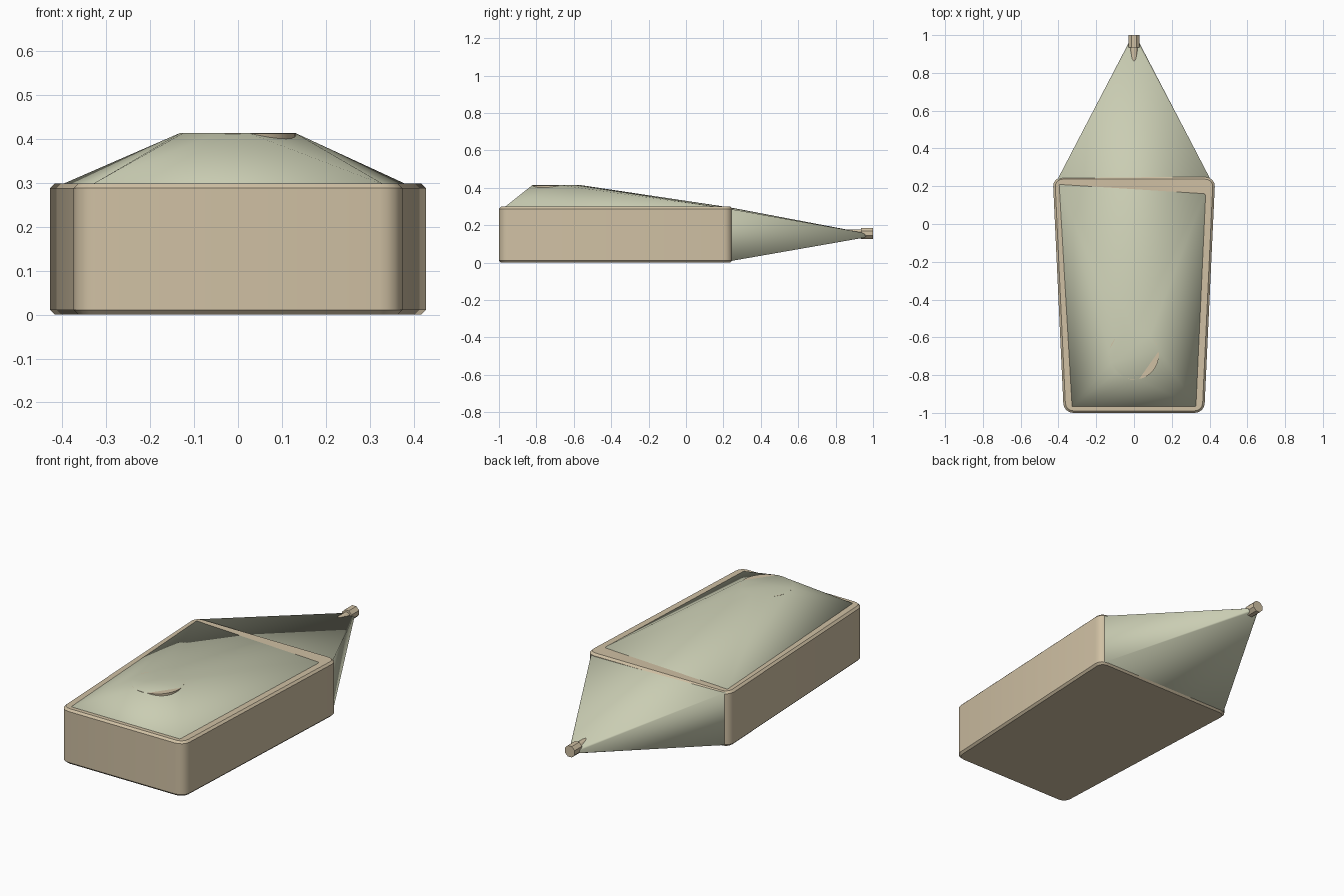
import bpy, bmesh, math
from mathutils import Matrix

if "Cube" in bpy.data.objects:
    bpy.data.objects.remove(bpy.data.objects["Cube"])


def material(name, rgb):
    m = bpy.data.materials.new(name)
    m.diffuse_color = (*rgb, 1)
    m.use_nodes = True
    m.node_tree.nodes["Principled BSDF"].inputs["Base Color"].default_value = m.diffuse_color
    return m


TAN = material("warm tan", (0.63, 0.53, 0.37))
GREEN = material("pale sage", (0.59, 0.61, 0.45))


def add_object(name, bm, mat, angle=None):
    bmesh.ops.recalc_face_normals(bm, faces=bm.faces[:])
    me = bpy.data.meshes.new(name)
    bm.to_mesh(me)
    bm.free()
    me.materials.append(mat)
    ob = bpy.data.objects.new(name, me)
    bpy.context.collection.objects.link(ob)
    if angle:
        bpy.ops.object.select_all(action='DESELECT')
        ob.select_set(True)
        bpy.context.view_layer.objects.active = ob
        bpy.ops.object.shade_smooth_by_angle(angle=math.radians(angle))
    return ob


def rod(name, y0, y1, r0, r1, z, sides, turn=0.0):
    """Cylinder or cone lying along y."""
    bm = bmesh.new()
    mat = (Matrix.Translation((0, (y0 + y1) / 2, z))
           @ Matrix.Rotation(-math.pi / 2, 4, 'X') @ Matrix.Rotation(turn, 4, 'Z'))
    bmesh.ops.create_cone(bm, cap_ends=True, segments=sides, radius1=r0,
                          radius2=r1, depth=y1 - y0, matrix=mat)
    return add_object(name, bm, TAN)


# Tapered tray with rounded corners
bm = bmesh.new()
plan = [(-0.372, -1.0), (0.372, -1.0), (0.43, 0.248), (-0.43, 0.248)]
base = bm.faces.new([bm.verts.new((x, y, 0)) for x, y in plan])
top = bmesh.ops.extrude_face_region(bm, geom=[base])
bmesh.ops.translate(bm, verts=[v for v in top["geom"] if isinstance(v, bmesh.types.BMVert)],
                    vec=(0, 0, 0.299))
bmesh.ops.recalc_face_normals(bm, faces=bm.faces[:])
upright = [e for e in bm.edges if abs(e.verts[0].co.z - e.verts[1].co.z) > 0.1]
bmesh.ops.bevel(bm, geom=upright, offset=0.05, segments=4, profile=0.5, affect='EDGES')
rims = [e for e in bm.edges if abs(e.verts[0].co.z - e.verts[1].co.z) < 0.001]
bmesh.ops.bevel(bm, geom=rims, offset=0.011, segments=1, affect='EDGES')
add_object("tray", bm, TAN, 35)

# Smooth cover stretched over the tray, the raised disc and the rear tip
points = []
for x, y in [(-0.335, -0.972), (0.335, -0.972), (-0.405, 0.236), (0.405, 0.236)]:
    points.append((x, y, 0.008))
    points.append((x, y, 0.287 if x > 0 and y > 0 else 0.295))
for a in (10, 50, 70, 90, 110, 130, 175, 200, 225, 250, 280):
    t = math.radians(a)
    points.append((0.132 * math.cos(t), -0.692 + 0.132 * math.sin(t), 0.414))
for x, z in [(-0.012, 0.146), (0.012, 0.146), (0, 0.152), (0, 0.14)]:
    points.append((x, 0.99, z))
bm = bmesh.new()
verts = [bm.verts.new(p) for p in points]
bmesh.ops.convex_hull(bm, input=verts)
bmesh.ops.delete(bm, geom=[v for v in bm.verts if not v.link_faces], context='VERTS')
cover = add_object("cover", bm, GREEN)
for p in cover.data.polygons:
    p.use_smooth = True

# Raised disc whose edge peeps out of the cover
bm = bmesh.new()
bmesh.ops.create_cone(bm, cap_ends=True, segments=32, radius1=0.132, radius2=0.132,
                      depth=0.016, matrix=Matrix.Translation((0, -0.692, 0.405)))
add_object("raised_disc", bm, TAN, 35)

# Rear tip: round stem sunk in the cover and an eight-sided cap
rod("tip_stem", 0.80, 0.945, 0.02, 0.02, 0.156, 12)
rod("tip_cap", 0.935, 1.0, 0.032, 0.032, 0.156, 8, math.pi / 8)
